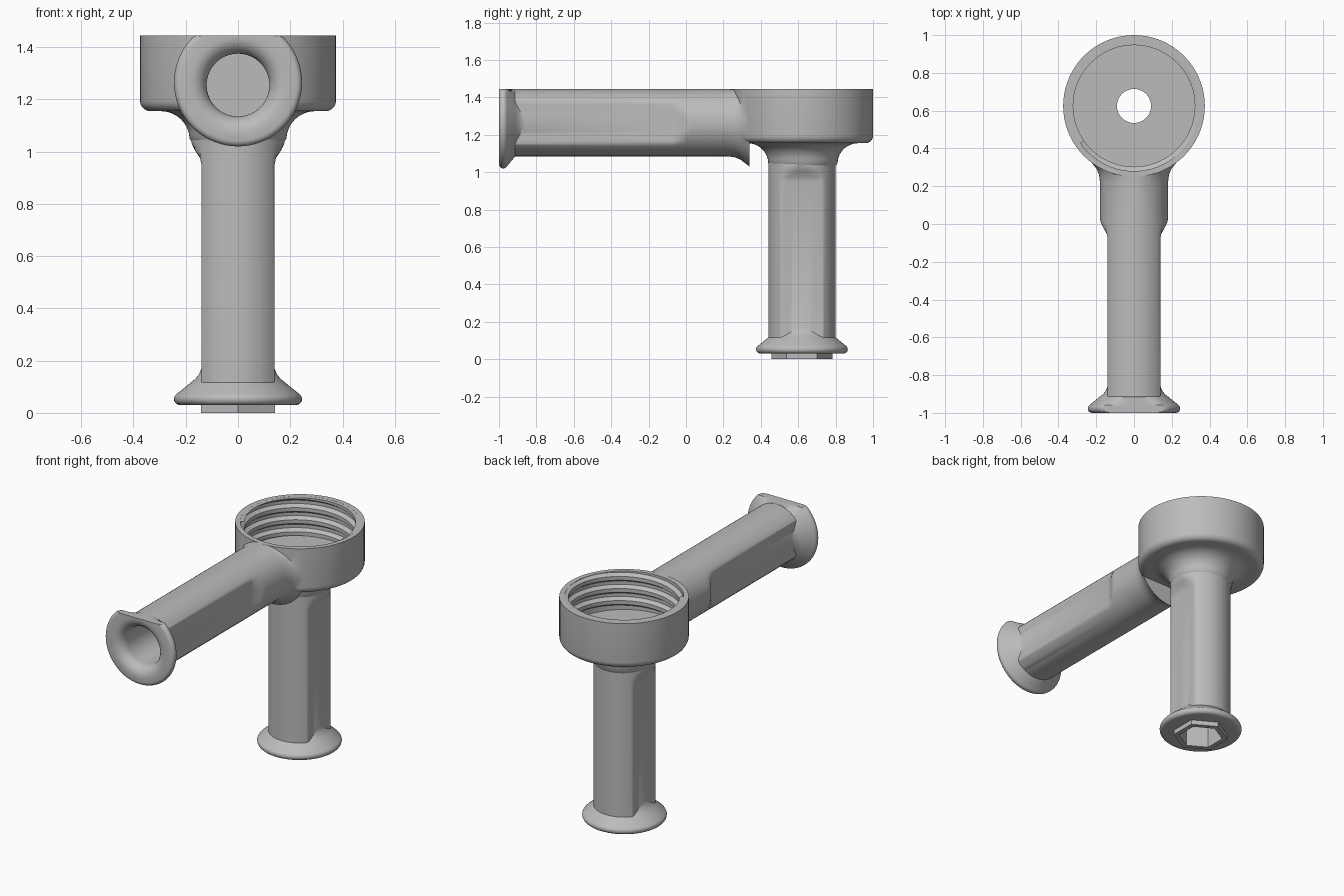
import bpy, bmesh, math

cube = bpy.data.objects.get("Cube")
if cube:
    bpy.data.objects.remove(cube, do_unlink=True)

CUP_Y, TUBE_Z, BORE_Z, TOP = 0.625, 1.265, 1.255, 1.445
STEM_Y = 0.62

grey = bpy.data.materials.new("plain grey")
grey.use_nodes = True
grey.diffuse_color = (0.5, 0.5, 0.5, 1)
grey.node_tree.nodes["Principled BSDF"].inputs["Base Color"].default_value = (0.5, 0.5, 0.5, 1)


def make_object(name, bm):
    bmesh.ops.recalc_face_normals(bm, faces=bm.faces)
    mesh = bpy.data.meshes.new(name)
    bm.to_mesh(mesh)
    bm.free()
    mesh.materials.append(grey)
    obj = bpy.data.objects.new(name, mesh)
    bpy.context.collection.objects.link(obj)
    return obj


def loft(name, stations, axis, centre, top=9, sides=72):
    """Stack rings (position, radius, optional half width of side flats) along z or y."""
    bm = bmesh.new()
    rings = []
    for t, r, *flat in stations:
        w = flat[0] if flat else r
        ring = []
        for i in range(sides):
            a = math.tau * i / sides + math.pi / 2
            u = max(-w, min(w, r * math.cos(a)))
            v = min(top, centre + r * math.sin(a))
            ring.append(bm.verts.new((u, v, t) if axis == "z" else (u, t, v)))
        rings.append(ring)
    for a, b in zip(rings, rings[1:]):
        for i in range(sides):
            j = (i + 1) % sides
            bm.faces.new((a[i], a[j], b[j], b[i]))
    bm.faces.new(rings[0])
    bm.faces.new(rings[-1])
    bmesh.ops.remove_doubles(bm, verts=bm.verts, dist=1e-5)
    return make_object(name, bm)


def combine(target, other, operation):
    mod = target.modifiers.new(operation, "BOOLEAN")
    mod.operation, mod.solver, mod.object = operation, "EXACT", other
    bpy.context.view_layer.objects.active = target
    bpy.ops.object.modifier_apply(modifier=mod.name)
    bpy.data.objects.remove(other, do_unlink=True)


def arc(cr, cz, radius, start, end, steps=8):
    """Fillet points as (height, radius) stations."""
    angles = [math.radians(start + (end - start) * i / steps) for i in range(steps + 1)]
    return [(cz + radius * math.sin(a), cr + radius * math.cos(a)) for a in angles]


# Cup with a flared underside and a rounded lower edge
cup = [(1.02, 0.165)] + arc(0.295, 1.045, 0.11, 178, 90)
cup += arc(0.335, 1.195, 0.04, -90, 0, 6) + [(TOP, 0.375)]
body = loft("threaded_cup_and_handles", cup, "z", CUP_Y)

# Handles: round bars with two side flats that fade out towards the cup
stem = [(0.06, 0.18, 0.14), (0.95, 0.18, 0.14), (0.975, 0.18, 0.145),
        (1.005, 0.18, 0.165), (1.03, 0.18, 0.177), (1.05, 0.18), (1.18, 0.18)]
tube = [(-0.96, 0.18, 0.14), (-0.075, 0.18, 0.14), (-0.05, 0.18, 0.145),
        (-0.01, 0.18, 0.168), (0.01, 0.18, 0.177), (0.03, 0.18), (0.22, 0.18),
        (0.26, 0.185), (0.29, 0.197), (0.32, 0.22), (0.34, 0.235)]

# End flange: rounded rim, conical back, fillet into the flats
flange = [(0, 0.222)] + arc(0.222, 0.023, 0.023, -70, 55, 7)
flange += [(0.085, 0.182), (0.1, 0.163), (0.118, 0.149), (0.145, 0.138)]

parts = [
    loft("stem", stem, "z", STEM_Y),
    loft("tube", tube, "y", TUBE_Z, TOP - 0.0005),
    loft("stem_flange", [(t + 0.03, r) for t, r in flange], "z", STEM_Y),
    loft("tube_flange", [(t - 1, r) for t, r in flange], "y", TUBE_Z, TOP),
    loft("hex_boss", [(0, 0.163), (0.06, 0.163)], "z", STEM_Y, sides=6),
]
for part in parts:
    combine(body, part, "UNION")

# Cavities: cup, flared mouth bore, drain hole and hexagonal socket
bore = [(-1.02, 0.185), (-1, 0.185)] + [
    (-0.935 - 0.065 * math.sin(a), 0.185 - 0.065 * math.cos(a))
    for a in (math.radians(80 - 10 * i) for i in range(9))] + [(0.15, 0.12)]
cutters = [
    loft("cup_cavity", [(1.2, 0.345), (1.6, 0.345)], "z", CUP_Y),
    loft("mouth_bore", bore, "y", BORE_Z),
    loft("drain_hole", [(0.1, 0.09), (1.3, 0.09)], "z", CUP_Y),
    loft("hex_socket", [(-0.1, 0.13), (0.3, 0.13)], "z", STEM_Y, sides=6),
]
for cutter in cutters:
    combine(body, cutter, "DIFFERENCE")

# Helical thread ridge, trimmed level with the floor and the rim
bm = bmesh.new()
section = [(0.348, -0.03), (0.322, -0.012), (0.322, 0.012), (0.348, 0.03)]
pitch, turns, steps = 0.077, 3.6, 72
count = int(turns * steps)
rows = []
for i in range(count + 1):
    a = math.tau * i / steps
    z0 = 1.19 + pitch * i / steps
    rows.append([bm.verts.new((r * math.cos(a), CUP_Y + r * math.sin(a),
                               min(TOP - 0.0005, max(1.195, z0 + dz)))) for r, dz in section])
for a, b in zip(rows, rows[1:]):
    for i in range(4):
        j = (i + 1) % 4
        bm.faces.new((a[i], a[j], b[j], b[i]))
bm.faces.new(rows[0])
bm.faces.new(rows[-1])
thread = make_object("cup_thread", bm)

for obj in (body, thread):
    bpy.ops.object.select_all(action="DESELECT")
    obj.select_set(True)
    bpy.context.view_layer.objects.active = obj
    bpy.ops.object.shade_smooth_by_angle(angle=math.radians(30))
